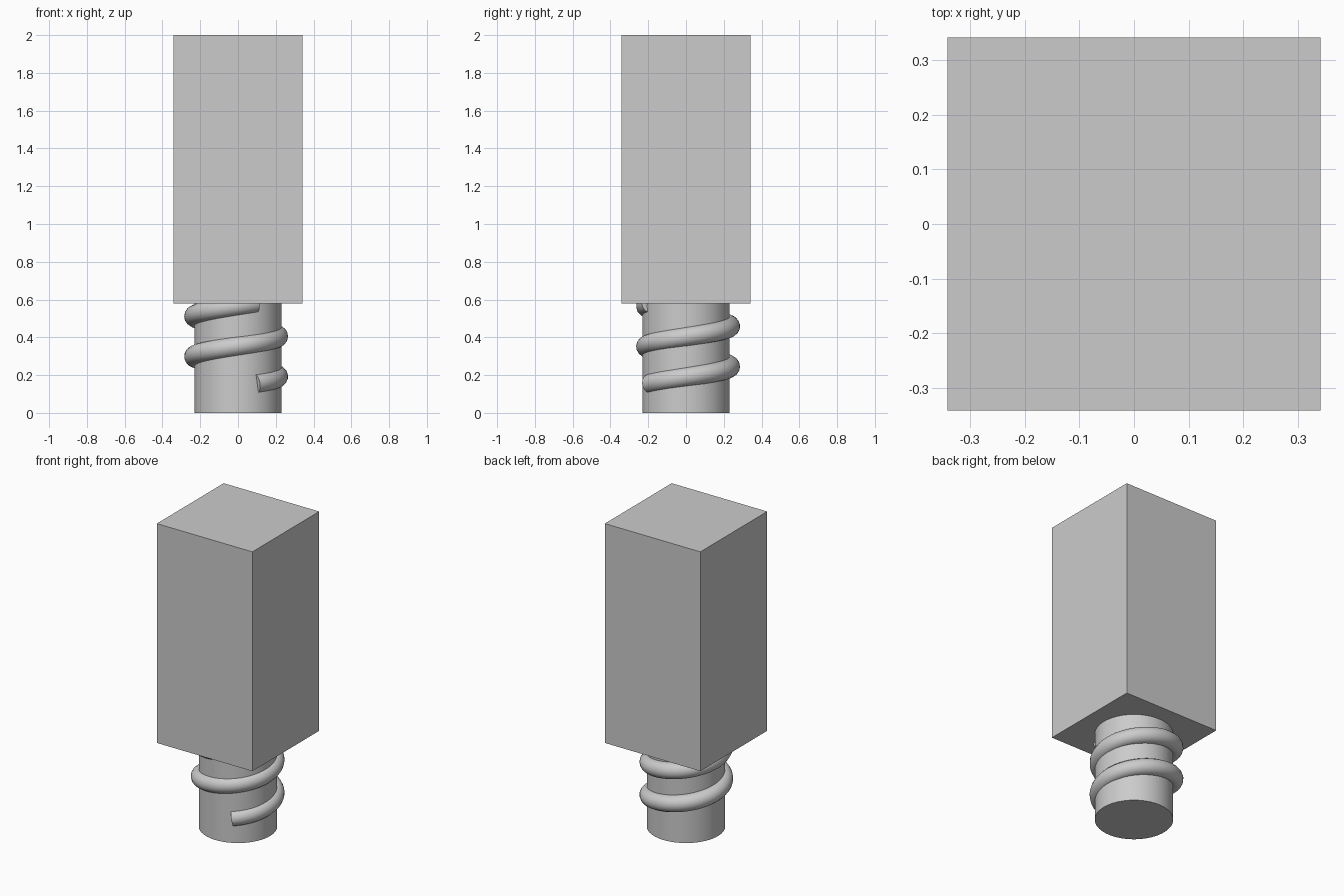
import bpy
import math

cube = bpy.data.objects.get("Cube")
if cube:
    bpy.data.objects.remove(cube, do_unlink=True)

# Single plain grey material
GREY = (0.60, 0.60, 0.60, 1.0)
grey = bpy.data.materials.new("light_grey")
grey.use_nodes = True
grey.diffuse_color = GREY
grey.node_tree.nodes["Principled BSDF"].inputs["Base Color"].default_value = GREY

BOX_HALF, BOX_BOTTOM, TOP = 0.342, 0.58, 2.0
NECK_RADIUS = 0.23


def finish(obj, name, smooth=False):
    obj.name = name
    obj.data.materials.clear()
    obj.data.materials.append(grey)
    if smooth:
        bpy.ops.object.shade_smooth_by_angle(angle=math.radians(35))


# Square body
bpy.ops.mesh.primitive_cube_add(size=1, location=(0, 0, (TOP + BOX_BOTTOM) / 2))
body = bpy.context.object
body.scale = (BOX_HALF * 2, BOX_HALF * 2, TOP - BOX_BOTTOM)
bpy.ops.object.transform_apply(location=False, rotation=False, scale=True)
finish(body, "body")

# Round neck
bpy.ops.mesh.primitive_cylinder_add(vertices=64, radius=NECK_RADIUS, depth=BOX_BOTTOM,
                                    location=(0, 0, BOX_BOTTOM / 2))
finish(bpy.context.object, "neck", smooth=True)

# Thread: two turns of round tube, slightly off the neck's axis
CENTRE_X, CENTRE_Y = -0.01, 0.011
RADIUS, TUBE, PITCH, TURNS = 0.223, 0.052, 0.213, 2
START, START_Z, STEPS = math.radians(-63), 0.155, 128

curve = bpy.data.curves.new("thread", "CURVE")
curve.dimensions = "3D"
curve.bevel_depth = TUBE
curve.bevel_resolution = 6
curve.use_fill_caps = True
path = curve.splines.new("POLY")
path.points.add(STEPS)
for i, point in enumerate(path.points):
    turn = TURNS * i / STEPS
    angle = START + turn * math.tau
    point.co = (CENTRE_X + RADIUS * math.cos(angle),
                CENTRE_Y + RADIUS * math.sin(angle),
                START_Z + PITCH * turn, 1)
thread = bpy.data.objects.new("thread", curve)
bpy.context.collection.objects.link(thread)
bpy.ops.object.select_all(action="DESELECT")
thread.select_set(True)
bpy.context.view_layer.objects.active = thread
bpy.ops.object.convert(target="MESH")
finish(bpy.context.object, "thread", smooth=True)
